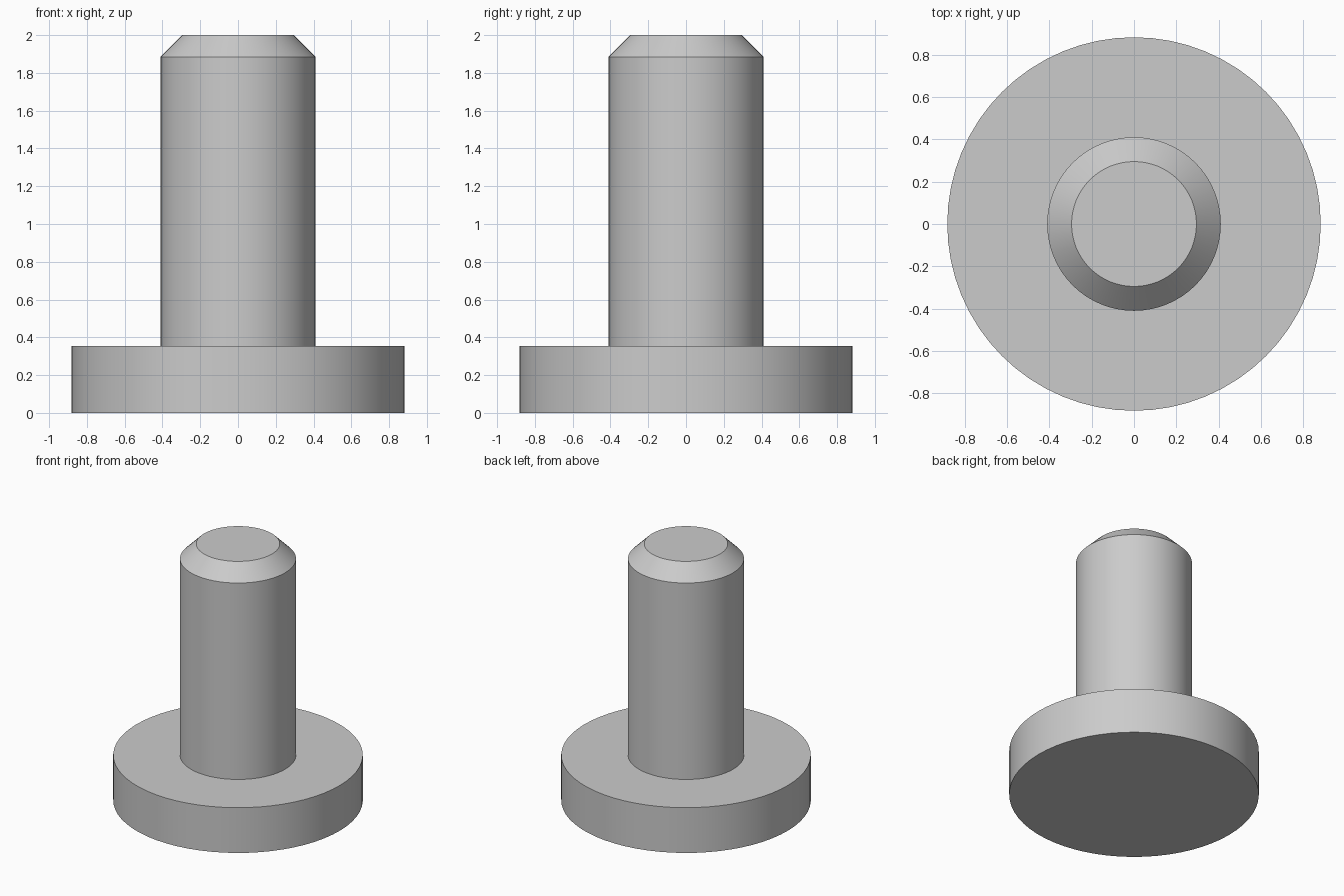
import bpy
import bmesh
from math import radians

cube = bpy.data.objects.get("Cube")
if cube:
    bpy.data.objects.remove(cube, do_unlink=True)

# Plain grey metal
GREY = (0.6, 0.6, 0.6, 1.0)
metal = bpy.data.materials.new("grey_metal")
metal.use_nodes = True
metal.diffuse_color = GREY
metal.node_tree.nodes["Principled BSDF"].inputs["Base Color"].default_value = GREY

# Stepped profile as (radius, height) from the base centre to the tip centre
PROFILE = [(0, 0), (0.882, 0), (0.882, 0.353), (0.41, 0.353),
           (0.41, 1.885), (0.295, 2.0), (0, 2.0)]


def lathe(name, profile, sides):
    """Spin a profile around z into one closed solid."""
    bm = bmesh.new()
    verts = [bm.verts.new((r, 0, z)) for r, z in profile]
    edges = [bm.edges.new(pair) for pair in zip(verts, verts[1:])]
    bmesh.ops.spin(bm, geom=verts + edges, cent=(0, 0, 0), axis=(0, 0, 1),
                   angle=radians(360), steps=sides, use_merge=True)
    bmesh.ops.remove_doubles(bm, verts=bm.verts, dist=0.0001)
    bmesh.ops.recalc_face_normals(bm, faces=bm.faces)
    mesh = bpy.data.meshes.new(name)
    bm.to_mesh(mesh)
    bm.free()
    obj = bpy.data.objects.new(name, mesh)
    bpy.context.collection.objects.link(obj)
    return obj


# Flanged pin with a chamfered tip
pin = lathe("flanged_pin", PROFILE, 64)
pin.data.materials.append(metal)
bpy.ops.object.select_all(action='DESELECT')
pin.select_set(True)
bpy.context.view_layer.objects.active = pin
bpy.ops.object.shade_smooth_by_angle(angle=radians(30))
